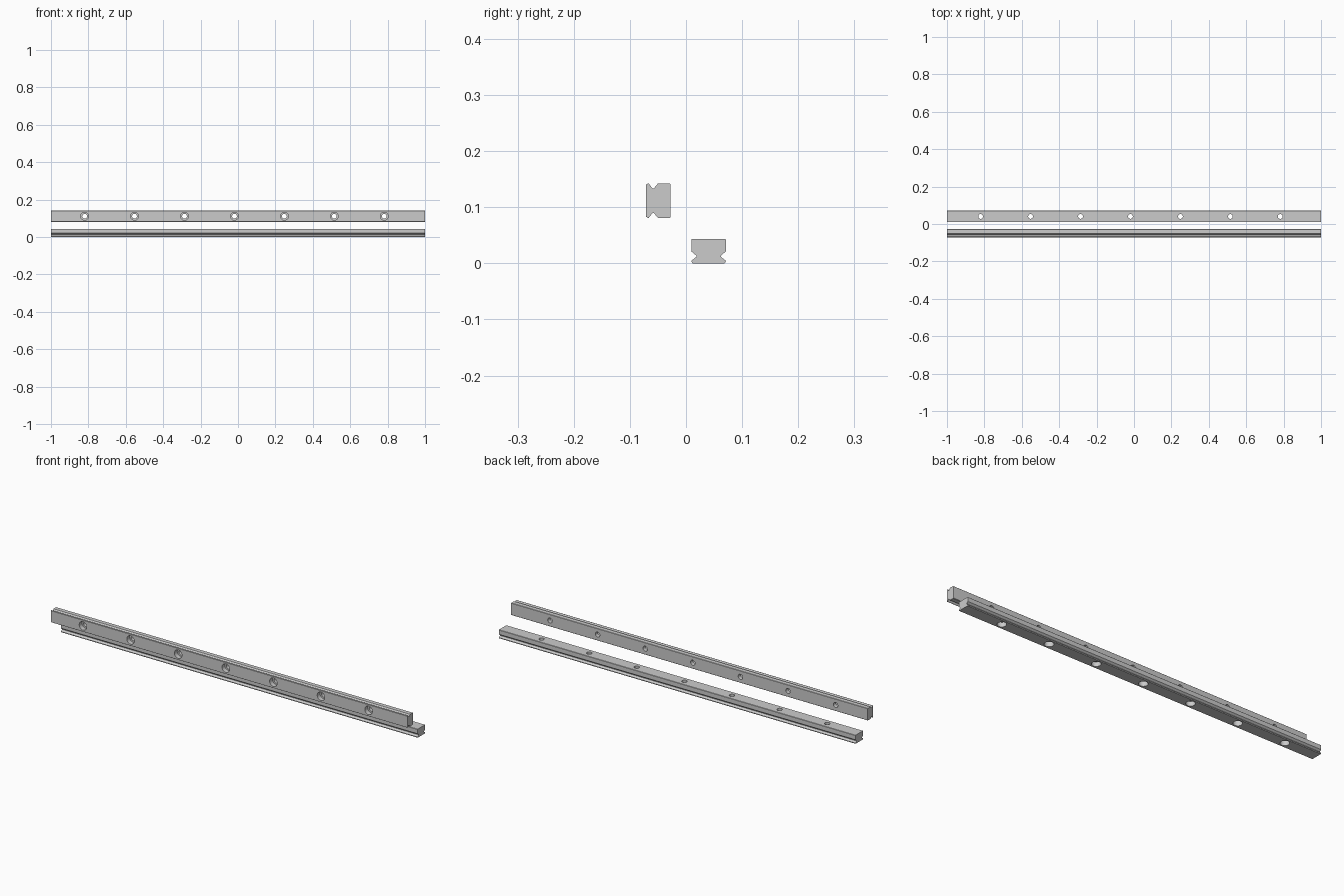
import bpy, bmesh, math
from mathutils import Matrix

cube = bpy.data.objects.get("Cube")
if cube:
    bpy.data.objects.remove(cube, do_unlink=True)

LENGTH, HALF_WIDTH, HEIGHT = 2.0, 0.0307, 0.0437
HOLE_COUNT, FIRST_HOLE, PITCH = 7, -0.82, 0.267
BORE_RADIUS, BORE_DEPTH, HOLE_RADIUS = 0.0212, 0.023, 0.0128

steel = bpy.data.materials.new("steel grey")
steel.use_nodes = True
steel.diffuse_color = (0.6, 0.6, 0.6, 1)
steel.node_tree.nodes["Principled BSDF"].inputs["Base Color"].default_value = (0.6, 0.6, 0.6, 1)


def new_object(name, bm):
    bmesh.ops.recalc_face_normals(bm, faces=bm.faces)
    mesh = bpy.data.meshes.new(name)
    bm.to_mesh(mesh)
    bm.free()
    obj = bpy.data.objects.new(name, mesh)
    bpy.context.collection.objects.link(obj)
    return obj


def rail_bar(name):
    """Extruded rail section: chamfered edges and a ball groove on each side."""
    w, h = HALF_WIDTH, HEIGHT
    side = [(w - 0.002, 0), (w, 0.003), (w, 0.0045), (w - 0.009, 0.0115),
            (w - 0.009, 0.0135), (w, 0.021), (w, h - 0.0015), (w - 0.0015, h)]
    outline = side + [(-u, v) for u, v in reversed(side)]
    bm = bmesh.new()
    end = bm.faces.new([bm.verts.new((-LENGTH / 2, u, v)) for u, v in outline])
    out = bmesh.ops.extrude_face_region(bm, geom=[end], use_keep_orig=True)
    moved = [e for e in out["geom"] if isinstance(e, bmesh.types.BMVert)]
    bmesh.ops.translate(bm, verts=moved, vec=(LENGTH, 0, 0))
    return new_object(name, bm)


def hole_cutter():
    """Row of stepped plugs: wide counterbore below, bolt hole above."""
    bm = bmesh.new()
    steps = [(BORE_RADIUS, -0.01), (BORE_RADIUS, BORE_DEPTH),
             (HOLE_RADIUS, BORE_DEPTH), (HOLE_RADIUS, HEIGHT + 0.01)]
    for i in range(HOLE_COUNT):
        x = FIRST_HOLE + i * PITCH
        rings = [bmesh.ops.create_circle(bm, segments=32, radius=r,
                 matrix=Matrix.Translation((x, 0, z)))["verts"] for r, z in steps]
        for low, high in zip(rings, rings[1:]):
            for k in range(32):
                n = (k + 1) % 32
                bm.faces.new((low[k], low[n], high[n], high[k]))
        bm.faces.new(rings[0])
        bm.faces.new(rings[-1])
    cutter = new_object("hole_cutter", bm)
    cutter.hide_render = True
    return cutter


def make_rail(name, location, tilt):
    rail, cutter = rail_bar(name), hole_cutter()
    cut = rail.modifiers.new("bolt holes", 'BOOLEAN')
    cut.operation, cut.solver, cut.object = 'DIFFERENCE', 'EXACT', cutter
    bpy.ops.object.select_all(action='DESELECT')
    rail.select_set(True)
    bpy.context.view_layer.objects.active = rail
    bpy.ops.object.modifier_apply(modifier=cut.name)
    bpy.data.objects.remove(cutter, do_unlink=True)
    rail.data.materials.clear()
    rail.data.materials.append(steel)
    bpy.ops.object.shade_smooth_by_angle(angle=math.radians(25))
    rail.location = location
    rail.rotation_euler = (tilt, 0, 0)


# Lower rail lies flat; upper rail stands on edge with its counterbores forward
make_rail("lower_rail", (0, 0.0403, 0), 0)
make_rail("upper_rail", (0, -0.071, 0.1115), -math.pi / 2)
